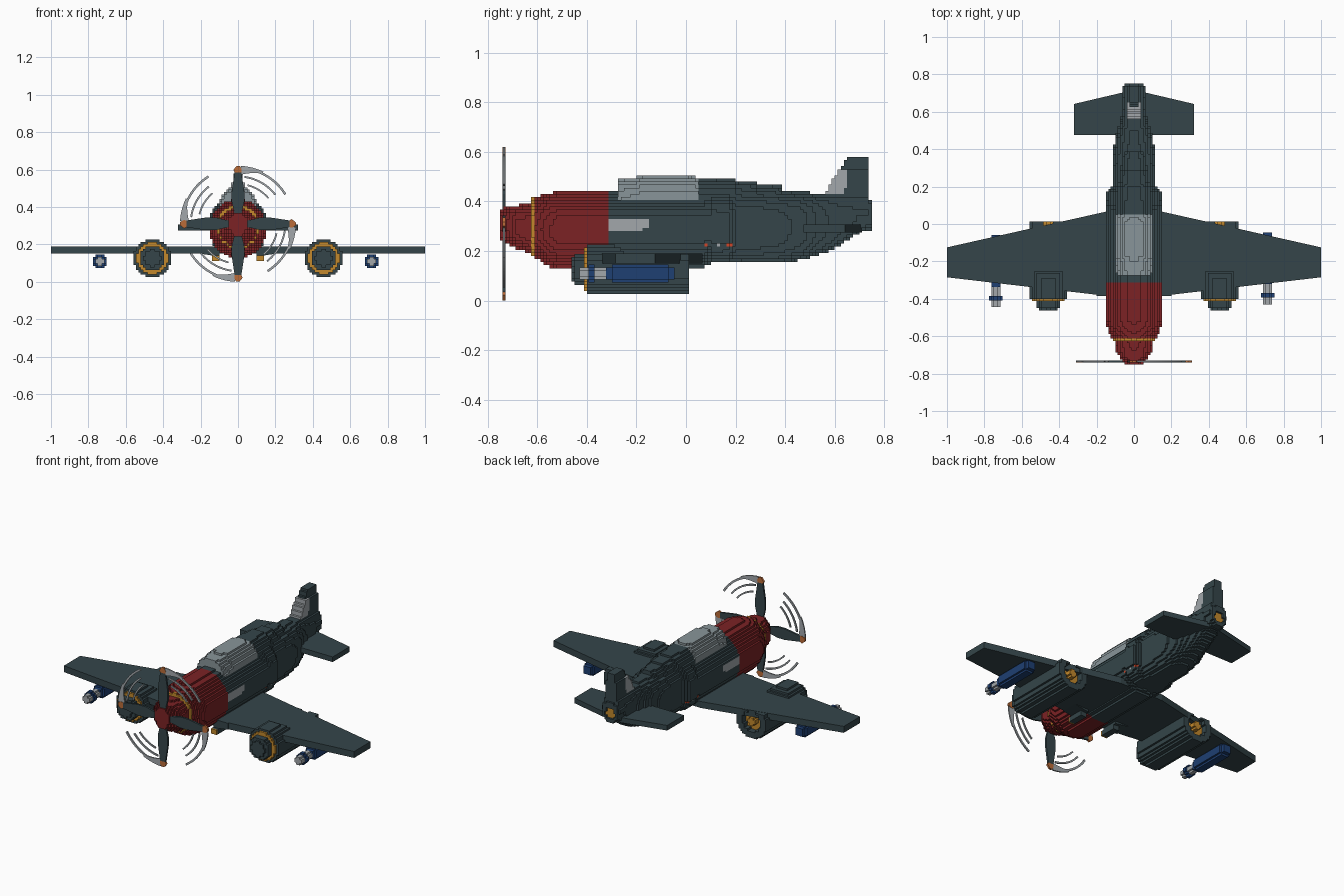
import bpy, bmesh, math

if "Cube" in bpy.data.objects:
    bpy.data.objects.remove(bpy.data.objects["Cube"])

def material(name, r, g, b):
    m = bpy.data.materials.new(name)
    m.diffuse_color = (r, g, b, 1)
    m.use_nodes = True
    m.node_tree.nodes["Principled BSDF"].inputs["Base Color"].default_value = m.diffuse_color
    return m

MATS = [material("slate", .035, .06, .068), material("dark_red", .2, .016, .018),
        material("glass_grey", .25, .30, .32), material("light_grey", .36, .39, .41),
        material("navy_blue", .013, .05, .17), material("gold", .55, .25, .025),
        material("copper_tip", .5, .15, .04), material("signal_red", .65, .06, .02)]
SLATE, RED, GLASS, LIGHT, BLUE, GOLD, COPPER, SIGNAL = range(8)

def finish(name, bm):
    me = bpy.data.meshes.new(name)
    bm.to_mesh(me)
    bm.free()
    for m in MATS:
        me.materials.append(m)
    ob = bpy.data.objects.new(name, me)
    bpy.context.collection.objects.link(ob)
    return ob

def blocks(name, lo, hi, cell, rule):
    """Stepped block solid: rule(x, y, z) gives a colour index, or None outside."""
    n = [round((hi[i] - lo[i]) / cell) for i in range(3)]
    grid = {}
    for i in range(n[0]):
        for j in range(n[1]):
            for k in range(n[2]):
                c = rule(*(lo[a] + (v + .5) * cell for a, v in enumerate((i, j, k))))
                if c is not None:
                    grid[i, j, k] = c
    bm = bmesh.new()
    verts = {}

    def vert(p):
        if p not in verts:
            verts[p] = bm.verts.new([lo[a] + p[a] * cell for a in range(3)])
        return verts[p]

    for p, c in grid.items():
        for a in range(3):
            u, w = (a + 1) % 3, (a + 2) % 3
            for s in (0, 1):
                q = list(p)
                q[a] += 1 if s else -1
                if tuple(q) in grid:
                    continue
                corners = []
                for du, dw in ((0, 0), (1, 0), (1, 1), (0, 1)):
                    v = list(p)
                    v[a] += s
                    v[u] += du
                    v[w] += dw
                    corners.append(vert(tuple(v)))
                f = bm.faces.new(corners if s else corners[::-1])
                f.material_index = c
    return finish(name, bm)

def prism(name, pts, lo, hi, axis, mat):
    """Extrude a 2D outline along z (axis 2) or y (axis 1)."""
    bm = bmesh.new()
    place = (lambda p, h: (p[0], p[1], h)) if axis == 2 else (lambda p, h: (p[0], h, p[1]))
    a = [bm.verts.new(place(p, lo)) for p in pts]
    b = [bm.verts.new(place(p, hi)) for p in pts]
    bm.faces.new(a)
    bm.faces.new(b)
    for i in range(len(pts)):
        j = (i + 1) % len(pts)
        bm.faces.new((a[i], a[j], b[j], b[i]))
    bmesh.ops.recalc_face_normals(bm, faces=bm.faces)
    for f in bm.faces:
        f.material_index = mat
    return finish(name, bm)

def lerp(table, y):
    for p, q in zip(table, table[1:]):
        if p[0] <= y <= q[0]:
            t = (y - p[0]) / (q[0] - p[0])
            return [u + (v - u) * t for u, v in zip(p[1:], q[1:])]
    return None

# Fuselage stations: y, half width, bottom, top
BODY = [(-.75, .045, .25, .37), (-.72, .07, .225, .385), (-.68, .1, .21, .385),
        (-.63, .105, .19, .39), (-.62, .112, .18, .41), (-.56, .14, .14, .43),
        (-.52, .15, .13, .438), (.07, .15, .13, .438), (.09, .15, .15, .438),
        (.17, .148, .15, .438), (.2, .118, .15, .438), (.37, .112, .15, .435),
        (.47, .1, .165, .43), (.55, .072, .19, .43), (.62, .06, .22, .43),
        (.69, .056, .27, .43), (.735, .056, .285, .43), (.751, .05, .285, .38)]
# Canopy and spine stations: y, half width, top
SPINE = [(-.28, .095, .49), (-.18, .105, .50), (-.17, .105, .51), (0, .105, .51),
         (.05, .105, .495), (.2, .1, .49), (.21, .09, .48), (.28, .085, .48),
         (.29, .075, .47), (.38, .07, .465), (.39, .06, .447), (.5, .05, .44)]

def fuselage(x, y, z):
    w, b, t = lerp(BODY, y)
    c, h = (b + t) / 2, (t - b) / 2
    e = 2.1 if y < .1 else 2.8
    inside = (abs(x) / w) ** e + (abs(z - c) / h) ** e <= 1.02
    s = lerp(SPINE, y)
    if s and z > .37:
        inside |= (abs(x) / s[0]) ** 2.4 + ((z - .36) / (s[1] - .36)) ** 2.4 <= 1.02
    if not inside:
        return None
    if y > .725 and math.hypot(x, z - .335) < .034:      # tail light recess
        return None if y > .7375 else GOLD
    if -.625 < y < -.612:
        return GOLD
    if y < -.31:
        return RED
    if -.28 < y < .05 and z > .405:
        return GLASS
    if y < -.145 - max(0, .30 - z) * 2 and .283 < z < .333 and abs(x) > .1:
        return LIGHT
    if abs(z - .219) < .0065 and abs(x) > .08:           # side marker lights
        if abs(y - .083) < .0064 or abs(y - .175) < .0064:
            return SIGNAL
        if abs(y - .128) < .0064:
            return LIGHT
    return SLATE

blocks("fuselage", (-.15, -.75, .13), (.15, .75, .53), .0125, fuselage)

# Tail fin with pale leading edge
def fin(x, y, z):
    if y < .565 + max(0, z - .44) * .62 or abs(x) > (.032 if z < .53 else .02):
        return None
    return LIGHT if z < .53 and y < .655 - max(0, .47 - z) * .7 else SLATE

blocks("tail_fin", (-.0375, .55, .405), (.0375, .7375, .58), .0125, fin)

def mirrored(half):
    return half + [(-x, y) for x, y in reversed(half)]

# Main wing and tailplane
prism("wing", mirrored([(.15, -.385), (.2, -.378), (1, -.285), (1, -.125), (.15, .066)]),
      .15, .19, 2, SLATE)
prism("tailplane", mirrored([(.32, .475), (.32, .642), (.03, .71)]), .275, .307, 2, SLATE)

# Engine pods under each wing
def pod(cx):
    def rule(x, y, z):
        r = math.hypot(x - cx, z - .126)
        if z > .19 and y > -.24 - (z - .19) * 1.5:
            return None
        if y < -.45:
            return SLATE if r < .045 else None
        if y < -.415:
            return SLATE if r < .068 else None
        if y < -.4:
            return GOLD if r < .087 else None
        if y > -.05 and r < .062:                        # rear exhaust recess
            return None if y > -.025 and r > .02 else GOLD
        return SLATE if r < .103 else None
    return rule

# Wing rockets with pale front rods
def rocket(cx, dy):
    def rule(x, y, z):
        r = math.hypot(x - cx, z - .109)
        y -= dy
        if y > -.325:
            return BLUE if r < (.039 if -.31 < y < -.08 else .03) else None
        if -.4 < y < -.383:
            return BLUE if r < .031 else None
        return LIGHT if r < .02 else None
    return rule

for side, s, rx, dy in (("left", -1, -.738, -.006), ("right", 1, .714, .008)):
    cx = s * .458
    blocks(side + "_engine_pod", (cx - .1, -.4625, .026), (cx + .1, .0125, .226), .0125, pod(cx))
    blocks(side + "_rocket", (rx - .036, -.438 + dy, .073), (rx + .036, -.054 + dy, .145),
           .012, rocket(rx, dy))
    # Wing root intake
    xs = [(s * .1, .135), (s * .2, .15), (s * .2, .19), (s * .1, .19)]
    prism(side + "_root_intake", xs, -.385, -.28, 1, SLATE)
    g = [(s * .1, .11), (s * .14, .11), (s * .14, .14), (s * .1, .14)]
    prism(side + "_intake_light", g, -.41, -.401, 1, GOLD)
    prism(side + "_intake_duct", g, -.401, -.3, 1, SLATE)

# Propeller: blades, copper tips and spinning streaks, four times around the hub
def turned(pts, k):
    for _ in range(k):
        pts = [(z, -x) for x, z in pts]
    return [(x, z + .31) for x, z in pts]

def arc(r0, r1, a0, a1, taper=1.0, n=12):
    """Band clockwise from straight up; its inner edge closes in by the taper."""
    pol = lambda r, a: (r * math.sin(math.radians(a)), r * math.cos(math.radians(a)))
    steps = [i / n for i in range(n + 1)]
    outer = [pol(r1, a0 + (a1 - a0) * t) for t in steps]
    inner = [pol(r1 - (r1 - r0) * (1 - t * (1 - taper)), a0 + (a1 - a0) * t) for t in steps]
    return outer + inner[::-1]

blade = [(-.015, .04), (-.034, .12), (-.034, .17), (-.018, .275),
         (.018, .275), (.034, .17), (.034, .12), (.015, .04)]
tip = [(-.018, .275), (-.025, .288), (-.008, .309), (.01, .309), (.02, .29), (.018, .275)]
for k in range(4):
    prism(f"propeller_blade_{k}", turned(blade, k), -.741, -.729, 1, SLATE)
    prism(f"propeller_tip_{k}", turned(tip, k), -.741, -.729, 1, COPPER)
    streaks = [arc(.262, .31, 3, 26, .25), arc(.292, .304, 20, 58),
               arc(.248, .258, 8, 52), arc(.208, .217, 14, 50)]
    for i, pts in enumerate(streaks):
        prism(f"propeller_streak_{k}_{i}", turned(pts, k), -.739, -.731, 1, LIGHT)
